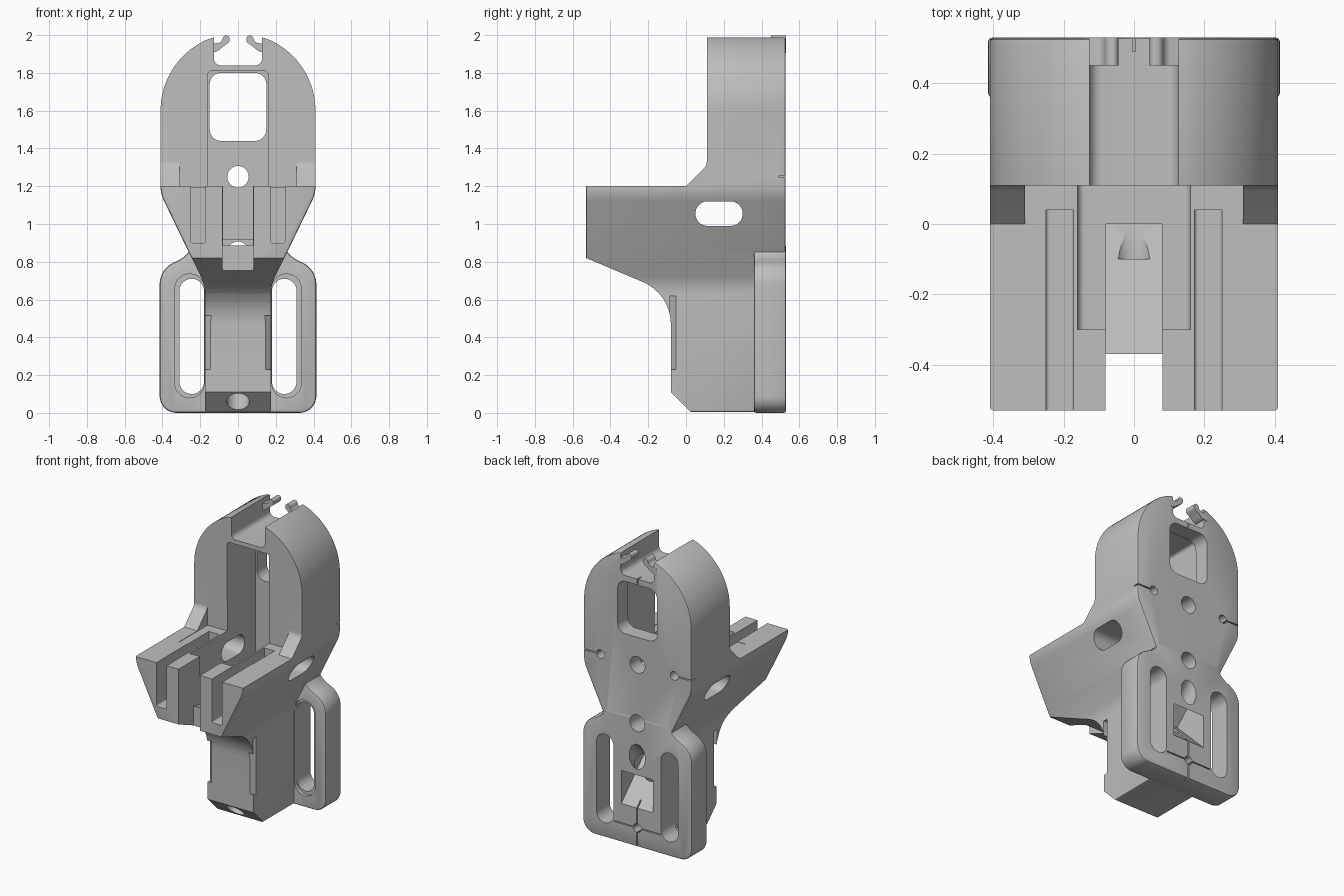
import bpy, bmesh, math
from mathutils import Vector, Matrix

cube = bpy.data.objects.get("Cube")
if cube:
    bpy.data.objects.remove(cube, do_unlink=True)

grey = bpy.data.materials.new("matte grey")
grey.use_nodes = True
COL = (0.52, 0.52, 0.52, 1)
grey.diffuse_color = COL
grey.node_tree.nodes["Principled BSDF"].inputs["Base Color"].default_value = COL


def rounded(pts, steps=8):
    """Points are (u, v) or (u, v, tangent length of a corner arc)."""
    out = []
    for i, p in enumerate(pts):
        c = Vector(p[:2])
        if len(p) < 3:
            out.append(c)
            continue
        d1 = (Vector(pts[i - 1][:2]) - c).normalized()
        d2 = (Vector(pts[(i + 1) % len(pts)][:2]) - c).normalized()
        a, b, w = c + d1 * p[2], c + d2 * p[2], math.sin(d1.angle(d2) / 2)
        for k in range(steps + 1):
            s = k / steps
            f, g, h = (1 - s) ** 2, 2 * s * (1 - s) * w, s * s
            out.append((a * f + c * g + b * h) / (f + g + h))
    # Drop repeats where two arcs meet
    return [p for i, p in enumerate(out) if (p - out[i - 1]).length > 1e-4]


def rect(u0, u1, v0, v1, r=0):
    ends = (r,) if r else ()
    return [(u, v) + ends for u, v in ((u0, v0), (u1, v0), (u1, v1), (u0, v1))]


def prism(name, pts, axis, a, b):
    """Extrude a rounded outline along an axis from a to b."""
    place = {"X": lambda u, v, t: (t, u, v), "Y": lambda u, v, t: (u, t, v),
             "Z": lambda u, v, t: (u, v, t)}[axis]
    bm = bmesh.new()
    outline = rounded(pts)
    lo, hi = [[bm.verts.new(place(p.x, p.y, t)) for p in outline] for t in (a, b)]
    bm.faces.new(lo)
    bm.faces.new(hi[::-1])
    for i in range(len(lo)):
        bm.faces.new((lo[i], lo[i - 1], hi[i - 1], hi[i]))
    bmesh.ops.recalc_face_normals(bm, faces=bm.faces[:])
    me = bpy.data.meshes.new(name)
    bm.to_mesh(me)
    bm.free()
    me.materials.append(grey)
    ob = bpy.data.objects.new(name, me)
    bpy.context.collection.objects.link(ob)
    return ob


def volume(me):
    bm = bmesh.new()
    bm.from_mesh(me)
    v = bm.calc_volume()
    bm.free()
    return v


def evaluated(ob):
    deps = bpy.context.evaluated_depsgraph_get()
    deps.update()
    return bpy.data.meshes.new_from_object(ob.evaluated_get(deps))


def boolean(ob, tool, op="DIFFERENCE"):
    """Use the first solver that gives a sound solid."""
    before = volume(ob.data)
    low, high = {"DIFFERENCE": (0.6, 1.0001), "UNION": (0.9999, 2), "INTERSECT": (0.2, 0.99)}[op]
    m = ob.modifiers.new("Bool", "BOOLEAN")
    m.operation, m.object = op, tool
    for solver in ("MANIFOLD", "EXACT", "FLOAT"):
        m.solver = solver
        me = evaluated(ob)
        if low * before < volume(me) < high * before:
            ob.data = me
            break
        bpy.data.meshes.remove(me)
    ob.modifiers.remove(m)
    bpy.data.objects.remove(tool, do_unlink=True)


def bevel(ob, width):
    m = ob.modifiers.new("Bevel", "BEVEL")
    m.width, m.segments, m.limit_method = width, 2, "ANGLE"
    m.angle_limit = math.radians(35)
    me = evaluated(ob)
    ob.modifiers.remove(m)
    ob.data = me


def cut(pts, axis, a, b):
    boolean(body, prism("cutter", pts, axis, a, b))


def mirror(pts):
    return [(-p[0],) + tuple(p[1:]) for p in reversed(pts)]


# Body: front outline crossed with side outline
half = [(0.175, 0.004), (0.175, 0.68, 0.05), (0.27, 0.87, 0.02), (0.41, 1.16, 0.04)]
half += [(0.41 * math.cos(a), 1.6 + 0.41 * math.sin(a))
         for a in [math.radians(68) * i / 20 for i in range(21)]]
half += [(0.12, 1.99)]
body = prism("holder_body", half + mirror(half), "Y", -0.53, 0.528)
bevel(body, 0.01)
side = [(0.13, -0.1), (-0.08, 0.11), (-0.08, 0.63, 0.16), (-0.6, 0.85), (-0.6, 1.2),
        (0, 1.2), (0.11, 1.31, 0.02), (0.11, 2.1), (0.6, 2.1), (0.6, -0.1)]
boolean(body, prism("side", side, "X", -1, 1), "INTERSECT")
cut(rect(-0.31, 0.31, 1.197, 1.4), "Y", -0.2, 0.112)

# Belt plate at the back
half = [(0.415, 0, 0.09), (0.415, 0.76, 0.08), (0.27, 0.83, 0.05), (0.24, 0.89)]
plate = prism("belt_plate", half + mirror(half), "Y", 0.36, 0.53)
bevel(plate, 0.012)
boolean(body, plate, "UNION")

# Top cable channel, inner cavity and window
cut(rect(-0.127, 0.127, 1.84, 2.3, 0.035), "Y", 0, 0.6)
cut(rect(-0.16, 0.16, 0.92, 1.81, 0.02), "Y", -0.3, 0.42)
cut(rect(-0.15, 0.15, 1.44, 1.8, 0.06), "Y", 0.3, 0.6)

# Centre slot with sloping floor and open front notch
cut([(-0.4, 0.895), (0, 0.79), (0, 1.3), (-0.4, 1.3)], "X", -0.08, 0.08)
cut(rect(-0.081, 0.081, -0.6, -0.37), "Z", 0.5, 1.4)

for s in (-1, 1):
    def sided(u0, u1, v0, v1, r=0):
        return rect(min(s * u0, s * u1), max(s * u0, s * u1), v0, v1, r)
    # Shelf grooves, strap slots, column edge chamfers
    cut(sided(0.172, 0.25, 0.9, 1.4, 0.01), "Y", -0.6, 0.04)
    cut(sided(0.18, 0.31, 0.1, 0.71, 0.065), "Y", 0.2, 0.6)
    cut(sided(0.178, 0.335, 0.08, 0.735, 0.077), "Y", 0.3, 0.385)
    cut([(s * 0.14, -0.085), (s * 0.19, -0.085), (s * 0.19, -0.04)], "Z", 0.23, 0.62)
    # Rear pin holes and hairline slits
    cut(sided(0.25, 0.31, 1.22, 1.28, 0.03), "Y", 0.43, 0.6)
    cut(sided(0.3, 0.5, 1.246, 1.254), "Y", 0.49, 0.6)
    cut(sided(0.02, 0.177, 0.127, 0.134), "Y", 0.49, 0.6)

# Side oval, screw holes, rear slits
cut(rect(0.05, 0.3, 0.99, 1.12, 0.064), "X", -1, 1)
cut(rect(-0.057, 0.057, 1.193, 1.307, 0.057), "Y", 0.3, 0.6)
cut(rect(-0.057, 0.057, 0.793, 0.907, 0.057), "Y", -0.1, 0.6)
cut(rect(-0.03, 0.03, 0.1, 0.16, 0.03), "Y", 0.42, 0.6)
cut(rect(-0.004, 0.004, -0.1, 0.35), "Y", 0.49, 0.6)
cut(rect(-0.004, 0.004, 1.7, 1.9), "Y", 0.49, 0.6)

# Slanted bolt tunnel and the nut pocket that crosses it
tunnel = prism("cutter", rect(-0.06, 0.06, -0.06, 0.06, 0.06), "Z", -0.2, 1.0)
tunnel.data.transform(Matrix.Translation((0, -0.03, 0.06)) @ Matrix.Rotation(math.radians(-45), 4, "X"))
boolean(body, tunnel)
pocket = prism("cutter", rect(-0.12, 0.12, -0.08, 0.08), "Z", -0.2, 0.28)
pocket.data.transform(Matrix.Translation((0, 0.53, 0.38)) @ Matrix.Rotation(math.radians(45), 4, "X"))
boolean(body, pocket)

# Curled cable clips at the top
hook = [(0.15, 1.905), (0.11, 1.912, 0.02), (0.085, 1.935, 0.015), (0.042, 1.965, 0.015),
        (0.048, 2.0, 0.015), (0.078, 1.995, 0.012), (0.088, 1.962, 0.015), (0.15, 1.95)]
clips = [prism("left_clip", hook, "Y", 0.45, 0.53),
         prism("right_clip", mirror(hook), "Y", 0.45, 0.53)]

for ob in [body] + clips:
    bpy.ops.object.select_all(action="DESELECT")
    ob.select_set(True)
    bpy.context.view_layer.objects.active = ob
    bpy.ops.object.shade_smooth_by_angle(angle=math.radians(30))
